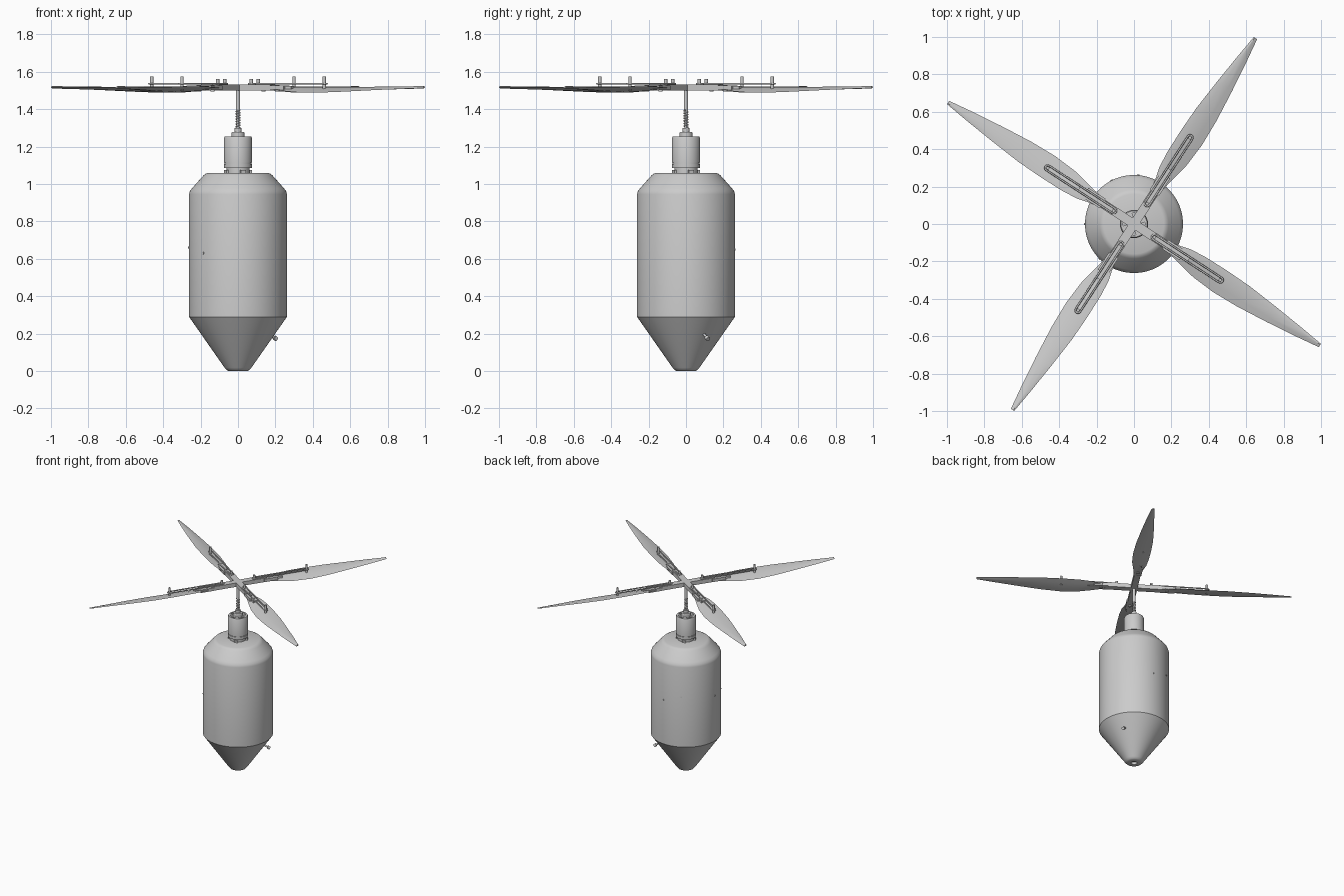
import bpy, bmesh, math
from mathutils import Matrix, Vector

cube = bpy.data.objects.get("Cube")
if cube:
    bpy.data.objects.remove(cube, do_unlink=True)

grey = bpy.data.materials.new("plain grey")
grey.use_nodes = True
grey.diffuse_color = (0.6, 0.6, 0.6, 1)
grey.node_tree.nodes["Principled BSDF"].inputs["Base Color"].default_value = (0.6, 0.6, 0.6, 1)


def finish(bm, name, smooth=True):
    bmesh.ops.recalc_face_normals(bm, faces=bm.faces)
    mesh = bpy.data.meshes.new(name)
    bm.to_mesh(mesh)
    bm.free()
    mesh.materials.append(grey)
    obj = bpy.data.objects.new(name, mesh)
    bpy.context.collection.objects.link(obj)
    if smooth:
        bpy.ops.object.select_all(action="DESELECT")
        obj.select_set(True)
        bpy.context.view_layer.objects.active = obj
        bpy.ops.object.shade_smooth_by_angle(angle=math.radians(30))
    return obj


def lathe(name, profile, steps=64):
    bm = bmesh.new()
    verts = [bm.verts.new((r, 0, z)) for r, z in profile]
    edges = [bm.edges.new(pair) for pair in zip(verts, verts[1:])]
    bmesh.ops.spin(bm, geom=verts + edges, axis=(0, 0, 1), cent=(0, 0, 0),
                   angle=math.tau, steps=steps)
    bmesh.ops.remove_doubles(bm, verts=bm.verts, dist=0.0002)
    return finish(bm, name)


def box(name, x, y, z, turn=0):
    bm = bmesh.new()
    bmesh.ops.create_cube(bm, size=1)
    for v in bm.verts:
        v.co = [lo + (hi - lo) * (c + 0.5) for (lo, hi), c in zip((x, y, z), v.co)]
    obj = finish(bm, name, False)
    obj.rotation_euler.z = turn
    return obj


def rod(name, start, end, radius, sides=16):
    start, end = Vector(start), Vector(end)
    axis = end - start
    bm = bmesh.new()
    bmesh.ops.create_cone(bm, cap_ends=True, segments=sides, radius1=radius, radius2=radius,
                          depth=axis.length,
                          matrix=Matrix.Translation((start + end) / 2)
                          @ axis.to_track_quat("Z", "Y").to_matrix().to_4x4())
    return finish(bm, name)


def wire(name, points, radius, cyclic=False):
    curve = bpy.data.curves.new(name, "CURVE")
    curve.dimensions = "3D"
    curve.bevel_depth = radius
    curve.bevel_resolution = 2
    curve.use_fill_caps = True
    spline = curve.splines.new("POLY")
    spline.points.add(len(points) - 1)
    for p, co in zip(spline.points, points):
        p.co = (*co, 1)
    spline.use_cyclic_u = cyclic
    curve.materials.append(grey)
    obj = bpy.data.objects.new(name, curve)
    bpy.context.collection.objects.link(obj)
    return obj


# Body: cone, barrel and rounded shoulder
lathe("body", [(0, 0.02), (0.022, 0.02), (0.022, 0), (0.05, 0), (0.062, 0.006), (0.072, 0.018),
               (0.262, 0.29), (0.262, 0.945), (0.257, 0.962), (0.245, 0.978), (0.185, 1.045),
               (0.175, 1.054), (0.16, 1.06), (0, 1.06)], 96)

# Motor: base, can with open top, spokes and mounting feet
lathe("motor_base", [(0, 1.055), (0.062, 1.055), (0.062, 1.09), (0, 1.09)])
lathe("motor_can", [(0, 1.085), (0.075, 1.085), (0.075, 1.108), (0.071, 1.108), (0.071, 1.114),
                    (0.075, 1.114), (0.075, 1.245), (0.07, 1.255), (0.058, 1.255),
                    (0.058, 1.225), (0, 1.225)])
for i in range(4):
    turn = i * math.pi / 2 + 0.4
    box("motor_spoke", (0, 0.062), (-0.012, 0.012), (1.22, 1.254), turn)
    box("motor_foot", (0, 0.074), (-0.014, 0.014), (1.055, 1.075), turn)

# Shaft with collar and coil spring
lathe("shaft_collar", [(0, 1.22), (0.036, 1.22), (0.036, 1.272), (0.032, 1.278), (0.02, 1.278),
                       (0.02, 1.30), (0, 1.30)], 32)
rod("drive_shaft", (0, 0, 1.28), (0, 0, 1.39), 0.009)
rod("rotor_shaft", (0, 0, 1.39), (0, 0, 1.51), 0.012, 24)
coil = [(0.011 * math.cos(t * math.tau / 12), 0.011 * math.sin(t * math.tau / 12),
         1.30 + 0.095 * t / 84) for t in range(85)]
wire("coil_spring", coil, 0.0035)


# Blade: lens sections running outward, leading edge raised
STATIONS = [  # radius, trailing y, leading y, trailing z, leading z
    (0.22, -0.028, 0.028, 1.506, 1.514), (0.27, -0.036, 0.036, 1.502, 1.516),
    (0.33, -0.048, 0.052, 1.496, 1.519), (0.42, -0.066, 0.06, 1.490, 1.521),
    (0.55, -0.075, 0.062, 1.488, 1.521), (0.70, -0.07, 0.058, 1.493, 1.52),
    (0.88, -0.053, 0.042, 1.501, 1.519), (1.05, -0.033, 0.024, 1.508, 1.519),
    (1.187, -0.014, 0.007, 1.513, 1.518)]


def blade(turn):
    bm = bmesh.new()
    rings = []
    for u, y0, y1, z0, z1 in STATIONS:
        ring = []
        for t, h in ((0, 0), (0.3, 0.5), (0.7, 0.8), (1, 0), (0.7, -0.4), (0.3, -0.5)):
            ring.append(bm.verts.new((u, y0 + (y1 - y0) * t, z0 + (z1 - z0) * t + h * 0.008)))
        rings.append(ring)
    for a, b in zip(rings, rings[1:]):
        for i in range(6):
            j = (i + 1) % 6
            bm.faces.new((a[i], a[j], b[j], b[i]))
    bm.faces.new(rings[0])
    bm.faces.new(rings[-1])
    finish(bm, "rotor_blade").rotation_euler.z = turn


# Elastic loop around the two posts
def band(turn):
    pts = []
    for centre, first in ((0.55, -90), (0.13, 90)):
        for i in range(9):
            a = math.radians(first + i * 22.5)
            pts.append((centre + 0.014 * math.cos(a), 0.014 * math.sin(a), 1.536))
    wire("elastic_band", pts, 0.005, True).rotation_euler.z = turn


# Rotor: four arms with hinged blades
for i in range(4):
    turn = math.radians(57 + 90 * i)
    box("rotor_arm", (0, 0.22), (-0.024, 0.024), (1.5, 1.532), turn)
    box("hinge_block", (0.2, 0.31), (-0.03, 0.03), (1.502, 1.526), turn)
    box("hinge_tongue", (0.3, 0.35), (-0.018, 0.018), (1.502, 1.524), turn)
    rod("hinge_pin", (0.25, 0, 1.495), (0.25, 0, 1.53), 0.012).rotation_euler.z = turn
    blade(turn)
    band(turn)
    rod("inner_post", (0.13, 0, 1.51), (0.13, 0, 1.56), 0.009).rotation_euler.z = turn
    rod("outer_post", (0.55, 0, 1.5), (0.55, 0, 1.575), 0.009).rotation_euler.z = turn

# Valve on the cone
out = Vector((math.cos(0.52), math.sin(0.52), 0))
rod("valve_stem", out * 0.18 + Vector((0, 0, 0.205)), out * 0.235 + Vector((0, 0, 0.172)), 0.007)
rod("valve_cap", out * 0.222 + Vector((0, 0, 0.18)), out * 0.238 + Vector((0, 0, 0.17)), 0.012)

# Small studs on the barrel
for angle, z in ((85, 0.65), (117, 0.7), (225, 0.63), (180, 0.66)):
    d = Vector((math.cos(math.radians(angle)), math.sin(math.radians(angle)), 0))
    rod("barrel_stud", d * 0.255 + Vector((0, 0, z)), d * 0.266 + Vector((0, 0, z)), 0.006)
